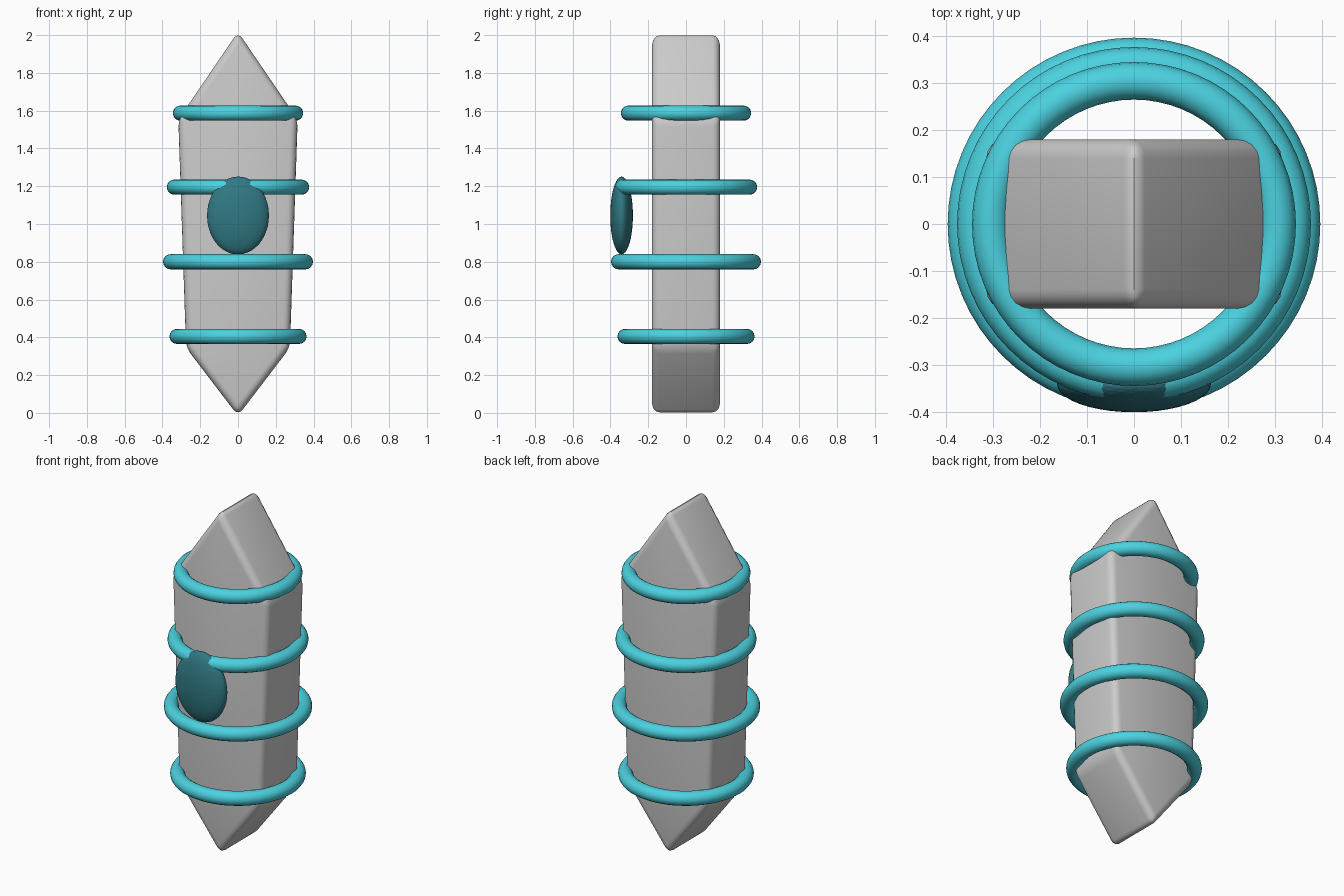
import bpy, bmesh

if "Cube" in bpy.data.objects:
    bpy.data.objects.remove(bpy.data.objects["Cube"])


def material(name, color):
    m = bpy.data.materials.new(name)
    m.diffuse_color = color
    m.use_nodes = True
    m.node_tree.nodes["Principled BSDF"].inputs["Base Color"].default_value = m.diffuse_color
    return m


cyan = material("cyan", (0.07, 0.64, 0.74, 1))
teal = material("dark_teal", (0.03, 0.19, 0.23, 1))

# Crystal slab: pointed front profile extruded along y
half = [(0.275, 0.345), (0.316, 1.553)]
profile = [(0, -0.015)] + half + [(0, 2.017)] + [(-x, z) for x, z in reversed(half)]
bm = bmesh.new()
face = bm.faces.new([bm.verts.new((x, -0.18, z)) for x, z in profile])
ext = bmesh.ops.extrude_face_region(bm, geom=[face])
for v in ext["geom"]:
    if isinstance(v, bmesh.types.BMVert):
        v.co.y = 0.18
bmesh.ops.recalc_face_normals(bm, faces=bm.faces)
mesh = bpy.data.meshes.new("crystal_body")
bm.to_mesh(mesh)
bm.free()
body = bpy.data.objects.new("crystal_body", mesh)
bpy.context.collection.objects.link(body)
bevel = body.modifiers.new("soft_edges", "BEVEL")
bevel.width = 0.04
bevel.segments = 4
bevel.limit_method = "ANGLE"
bpy.context.view_layer.objects.active = body
body.select_set(True)
bpy.ops.object.modifier_apply(modifier="soft_edges")
bpy.ops.object.shade_smooth_by_angle()

# Rings around the body
for i, (z, r) in enumerate([(0.405, 0.323), (0.80, 0.357), (1.195, 0.337), (1.587, 0.305)]):
    bpy.ops.mesh.primitive_torus_add(location=(0, 0, z), major_radius=r, minor_radius=0.04,
                                     major_segments=64, minor_segments=16)
    ring = bpy.context.object
    ring.name = f"ring_{i + 1}"
    ring.data.materials.append(cyan)
    bpy.ops.object.shade_smooth()

# Faceted oval gem on the front
bpy.ops.mesh.primitive_ico_sphere_add(subdivisions=4, radius=1, location=(0, -0.341, 1.045))
gem = bpy.context.object
gem.name = "front_gem"
gem.scale = (0.164, 0.06, 0.206)
gem.data.materials.append(teal)
bpy.ops.object.shade_flat()
